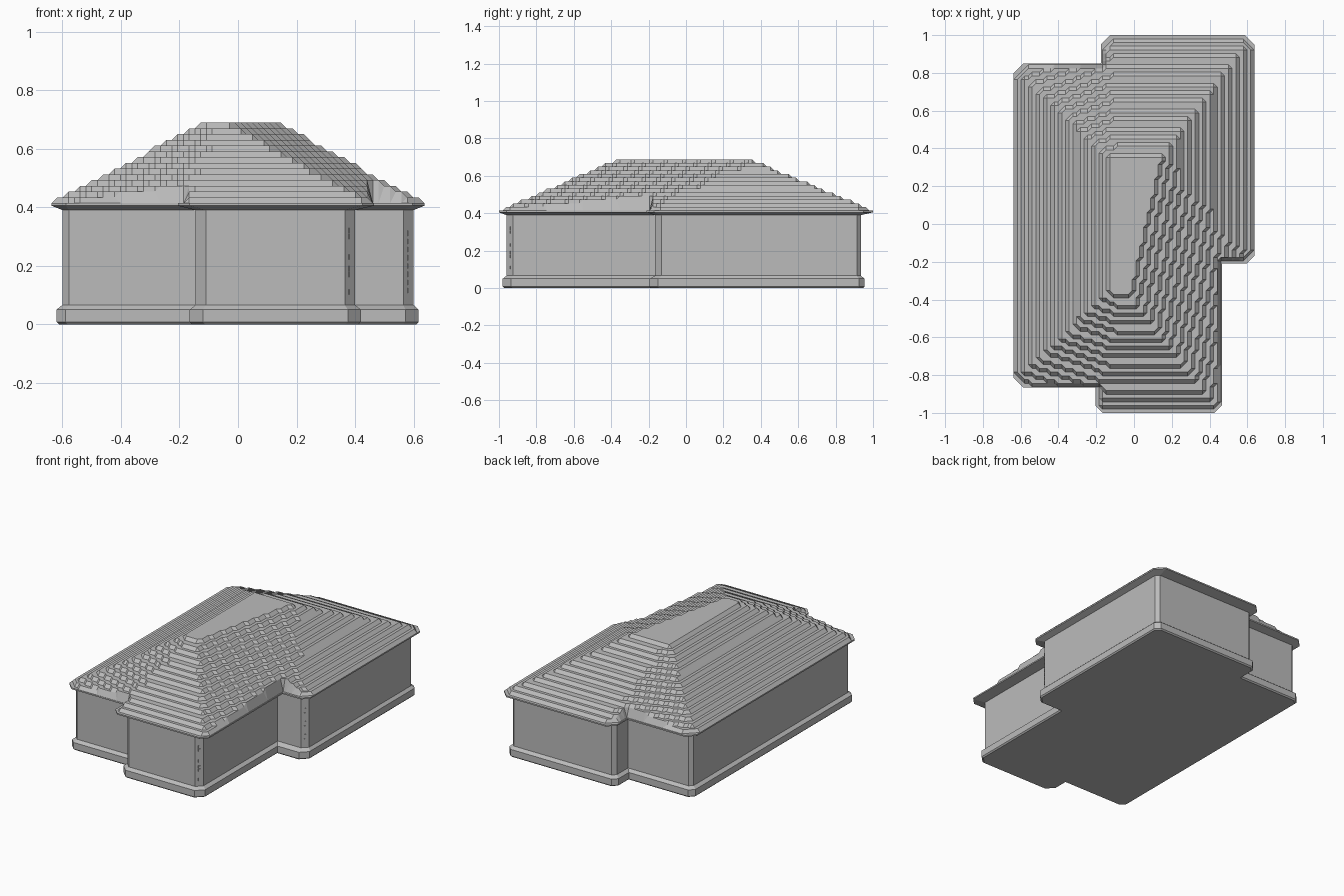
import bpy, bmesh, math
from mathutils import Vector

cube = bpy.data.objects.get("Cube")
if cube:
    bpy.data.objects.remove(cube, do_unlink=True)

grey = bpy.data.materials.new("plain grey")
grey.use_nodes = True
grey.diffuse_color = (0.5, 0.5, 0.5, 1)
grey.node_tree.nodes["Principled BSDF"].inputs["Base Color"].default_value = (0.5, 0.5, 0.5, 1)


def finish(name, bm):
    bmesh.ops.recalc_face_normals(bm, faces=bm.faces)
    mesh = bpy.data.meshes.new(name)
    bm.to_mesh(mesh)
    bm.free()
    mesh.materials.append(grey)
    obj = bpy.data.objects.new(name, mesh)
    bpy.context.collection.objects.link(obj)
    return obj


def outline(west, south_step, north_step, bay, east, south, south_back, wing,
            north_back, north, big, small):
    """Stepped house plan, anticlockwise, with its outer corners cut off."""
    corners = [(west, south_back, small), (south_step, south_back, 0),
               (south_step, south, big), (bay, south, big), (bay, wing, 0),
               (east, wing, big), (east, north, small), (north_step, north, small),
               (north_step, north_back, 0), (west, north_back, small)]
    points = []
    for i, (x, y, cut) in enumerate(corners):
        here = Vector((x, y))
        if not cut:
            points += [here, here]
            continue
        for other in (corners[i - 1], corners[(i + 1) % len(corners)]):
            points.append(here + (Vector(other[:2]) - here).normalized() * cut)
    return points


def loft(name, sections):
    """Solid through plan outlines stacked at the given heights."""
    bm = bmesh.new()
    rings = [[bm.verts.new((p.x, p.y, z)) for p in plan] for z, plan in sections]
    for low, high in zip(rings, rings[1:]):
        for i in range(len(low)):
            j = (i + 1) % len(low)
            bm.faces.new((low[i], low[j], high[j], high[i]))
    bm.faces.new(rings[0][::-1])
    bm.faces.new(rings[-1])
    bmesh.ops.remove_doubles(bm, verts=bm.verts, dist=0.0001)
    return finish(name, bm)


wall_plan = outline(-0.6, -0.145, -0.145, 0.4, 0.6, -0.96, -0.82, -0.165, 0.8, 0.935, 0.035, 0.022)
base_plan = outline(-0.62, -0.165, -0.165, 0.42, 0.617, -0.98, -0.84, -0.195, 0.82, 0.955, 0.045, 0.03)
foot_plan = outline(-0.612, -0.157, -0.157, 0.412, 0.61, -0.972, -0.832, -0.187, 0.812, 0.947, 0.045, 0.03)
eave_plan = outline(-0.637, -0.205, -0.175, 0.465, 0.637, -1, -0.865, -0.21, 0.85, 1, 0.04, 0.05)

# Plinth, walls and flared eaves
loft("plinth", [(0, foot_plan), (0.008, base_plan), (0.05, base_plan), (0.066, wall_plan)])
loft("walls", [(0.05, wall_plan), (0.4, wall_plan)])
loft("eaves", [(0.39, wall_plan), (0.405, eave_plan), (0.414, eave_plan)])

# Stepped tile roof: a grid whose heights snap to courses
STEP = 2 / 102
EAVE, TOP = 0.414, 0.687


def slope(a, b, ridge):
    """Plane rising from eave line a-b to the ridge point at TOP."""
    a, b, ridge = Vector(a), Vector(b), Vector(ridge)
    normal = Vector((a.y - b.y, b.x - a.x)).normalized()
    rise = (TOP - EAVE) / normal.dot(ridge - a)
    return lambda p: rise * normal.dot(p - a)


slopes = [slope((-0.64, 0.8), (-0.64, -0.8), (-0.12, 0)),
          slope((-0.56, -0.865), (-0.16, -1), (-0.1, -0.36)),
          slope((-0.16, -1), (0.44, -1), (-0.03, -0.37)),
          slope((0.465, -0.95), (0.637, -0.19), (-0.03, -0.37)),
          slope((0.637, -0.2), (0.637, 0.96), (0.14, 0.3)),
          slope((0.6, 1), (-0.12, 1), (0.1, 0.35)),
          slope((-0.12, 1), (-0.56, 0.85), (-0.12, 0.34))]


def inside(p):
    hit = False
    for a, b in zip(eave_plan, eave_plan[1:] + eave_plan[:1]):
        if (a.y > p.y) != (b.y > p.y) and p.x < a.x + (b.x - a.x) * (p.y - a.y) / (b.y - a.y):
            hit = not hit
    return hit


points = {}
for i in range(66):
    for j in range(103):
        p = Vector(((i - 32.5) * STEP, (j - 51) * STEP))
        if inside(p * 0.9985):
            points[i, j] = p

bm = bmesh.new()
verts = {}
ring = [(a, b) for a in (-1, 0, 1) for b in (-1, 0, 1)]
for (i, j), p in points.items():
    course = 0
    if all((i + a, j + b) in points for a, b in ring):
        course = max(0, round(min(s(p) for s in slopes) / STEP))
        course = min(course, round((TOP - EAVE) / STEP))
    verts[i, j] = bm.verts.new((p.x, p.y, EAVE + course * STEP))
for i in range(65):
    for j in range(102):
        quad = [verts[k] for k in ((i, j), (i + 1, j), (i + 1, j + 1), (i, j + 1)) if k in verts]
        if len(quad) > 2:
            bm.faces.new(quad)
bmesh.ops.triangulate(bm, faces=bm.faces)
bmesh.ops.dissolve_limit(bm, angle_limit=math.radians(1), verts=bm.verts, edges=bm.edges)
finish("stepped_roof", bm)


# Small raised studs up the two cut corners
def studs(name, x, y, heights):
    bm = bmesh.new()
    for z in heights:
        made = bmesh.ops.create_cube(bm, size=1)["verts"]
        bmesh.ops.scale(bm, verts=made, vec=(0.012, 0.006, 0.018))
        bmesh.ops.translate(bm, verts=made, vec=(0, 0, z))
    obj = finish(name, bm)
    obj.location = (x, y, 0)
    obj.rotation_euler.z = math.radians(45)


studs("bay_corner_studs", 0.3825, -0.9425, [0.11, 0.17, 0.19, 0.23, 0.3, 0.32])
studs("wing_corner_studs", 0.5825, -0.1475, [0.115 + 0.028 * k for k in range(8)])
